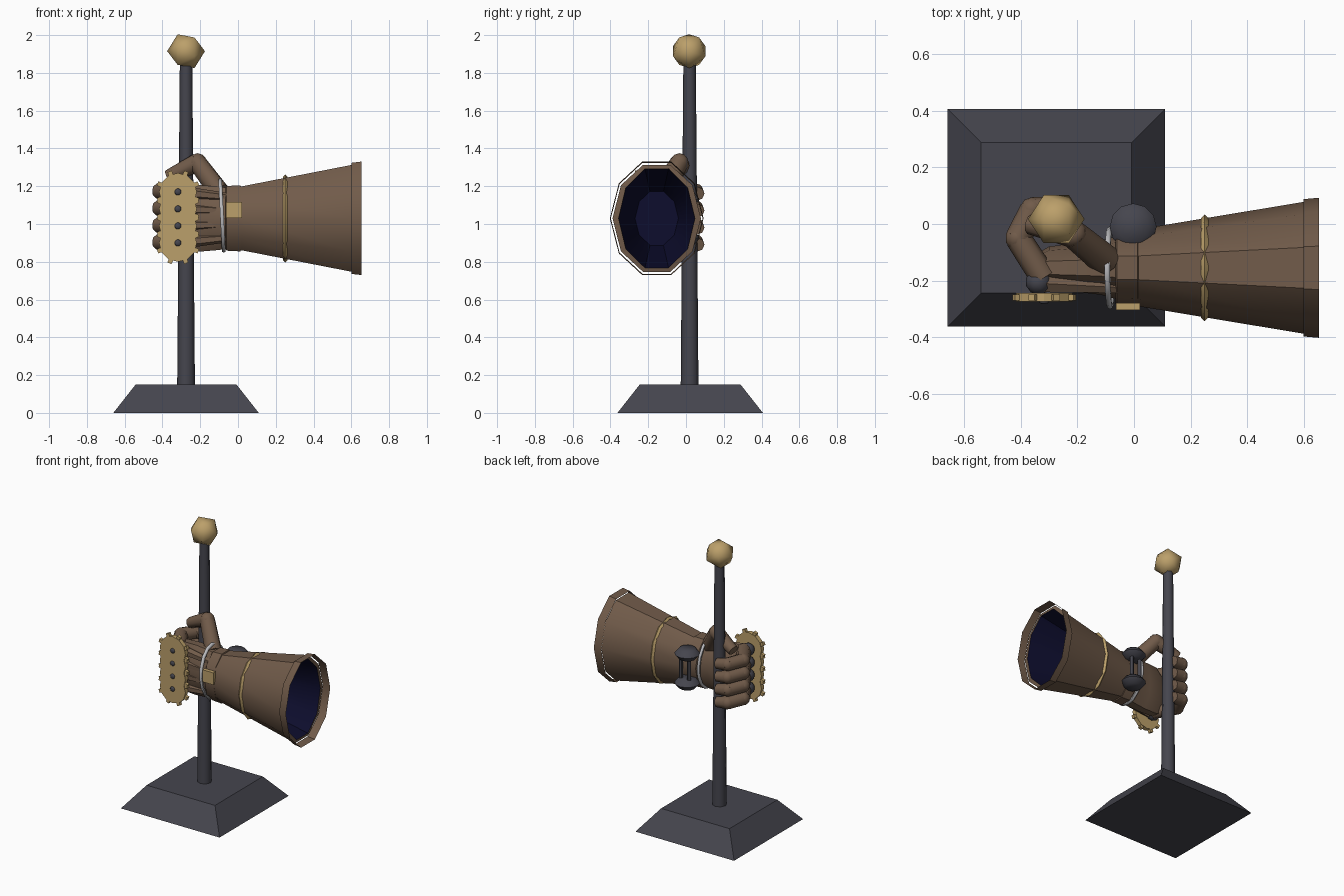
import bpy, bmesh, math
from mathutils import Vector, Matrix

if "Cube" in bpy.data.objects:
    bpy.data.objects.remove(bpy.data.objects["Cube"])

def material(name, rgb):
    m = bpy.data.materials.new(name)
    m.diffuse_color = (*rgb, 1)
    m.use_nodes = True
    m.node_tree.nodes["Principled BSDF"].inputs["Base Color"].default_value = m.diffuse_color
    return m

LEATHER = material("brown leather", (0.165, 0.105, 0.068))
IRON = material("dark iron", (0.060, 0.060, 0.076))
BRASS = material("brass", (0.50, 0.35, 0.145))
SILVER = material("silver", (0.50, 0.50, 0.52))
LINING = material("navy lining", (0.004, 0.004, 0.026))
CY, CZ = -0.155, 1.03          # forearm axis

def finish(bm, name, mat, smooth=40, recalc=True):
    if recalc:
        bmesh.ops.recalc_face_normals(bm, faces=bm.faces[:])
    me = bpy.data.meshes.new(name)
    bm.to_mesh(me)
    bm.free()
    ob = bpy.data.objects.new(name, me)
    bpy.context.collection.objects.link(ob)
    me.materials.append(mat)
    if smooth:
        bpy.ops.object.select_all(action='DESELECT')
        ob.select_set(True)
        bpy.context.view_layer.objects.active = ob
        bpy.ops.object.shade_smooth_by_angle(angle=math.radians(smooth))
    return ob

def loft(name, sections, mat, n=10, caps=(True, True), smooth=40):
    """Elliptical rings (x, ry, rz); rising x faces outward, falling x inward."""
    bm = bmesh.new()
    rings = [[bm.verts.new((x, CY + ry * math.cos(math.tau * i / n),
                            CZ + rz * math.sin(math.tau * i / n))) for i in range(n)]
             for x, ry, rz in sections]
    for a, b in zip(rings, rings[1:]):
        for i in range(n):
            j = (i + 1) % n
            bm.faces.new((a[i], a[j], b[j], b[i]))
    if caps[0]:
        bm.faces.new(rings[0][::-1])
    if caps[1]:
        bm.faces.new(rings[-1])
    return finish(bm, name, mat, smooth, recalc=all(caps))

def add_rod(bm, p, q, r1, r2, n=8):
    p, q = Vector(p), Vector(q)
    m = Matrix.Translation((p + q) / 2) @ (q - p).to_track_quat('Z', 'Y').to_matrix().to_4x4()
    bmesh.ops.create_cone(bm, cap_ends=True, segments=n, radius1=r1, radius2=r2,
                          depth=(q - p).length, matrix=m)

def add_ball(bm, p, r, sub=2, scale=(1, 1, 1), rot=Matrix.Identity(4)):
    bmesh.ops.create_icosphere(bm, subdivisions=sub, radius=r,
                               matrix=Matrix.Translation(p) @ Matrix.Diagonal((*scale, 1)) @ rot)

def add_box(bm, p, size, rot=Matrix.Identity(4)):
    bmesh.ops.create_cube(bm, size=1,
                          matrix=Matrix.Translation(p) @ rot @ Matrix.Diagonal((*size, 1)))

def ring(name, x, cz, ry, rz, tube, mat, n=12, k=5, tilt=0.0):
    bm = bmesh.new()
    v = []
    for i in range(n):
        a = math.tau * i / n
        row = []
        for j in range(k):
            b = math.tau * j / k
            d = tube * math.cos(b)
            z = (rz + d) * math.sin(a)
            row.append(bm.verts.new((x + tube * math.sin(b) + tilt * z,
                                     CY + (ry + d) * math.cos(a), cz + z)))
        v.append(row)
    for i in range(n):
        for j in range(k):
            bm.faces.new((v[i][j], v[(i + 1) % n][j], v[(i + 1) % n][(j + 1) % k], v[i][(j + 1) % k]))
    return finish(bm, name, mat, 60)

# Stand: sloped base, tapered pole, faceted finial
PX, PY = -0.275, 0.022
bm = bmesh.new()
bmesh.ops.create_cone(bm, cap_ends=True, segments=4, radius1=0.385 * math.sqrt(2),
                      radius2=0.267 * math.sqrt(2), depth=0.15,
                      matrix=Matrix.Translation((PX, PY, 0.075)) @ Matrix.Rotation(math.pi / 4, 4, 'Z'))
finish(bm, "base", IRON, 0)
bm = bmesh.new()
add_rod(bm, (PX, PY - 0.003, 0.14), (PX, PY - 0.003, 1.86), 0.047, 0.033, 8)
finish(bm, "pole", IRON, 50)
bm = bmesh.new()
add_ball(bm, (PX, PY - 0.005, 1.915), 0.1, 1, rot=Matrix.Rotation(math.pi / 2, 4, 'Y'))
finish(bm, "finial", BRASS, 60)

# Flared sleeve with open rim and dark lining
loft("sleeve", [(-0.01, 0.134, 0.175), (0.02, 0.137, 0.178), (0.605, 0.234, 0.298),
                (0.61, 0.202, 0.276)], LEATHER, caps=(True, False))
loft("sleeve_rim", [(0.6, 0.243, 0.309), (0.655, 0.248, 0.316)], LEATHER, caps=(False, False))
loft("lining", [(0.61, 0.203, 0.277), (0.3, 0.15, 0.2), (0.1, 0.115, 0.15)], LINING,
     caps=(False, True))
ring("sleeve_band", 0.25, CZ, 0.176, 0.22, 0.013, BRASS, 12, 4)

# Wrist cuff, buckle and bracelet
loft("cuff", [(-0.065, 0.128, 0.172), (-0.06, 0.134, 0.18), (0.012, 0.136, 0.184),
              (0.016, 0.13, 0.176)], LEATHER)
bm = bmesh.new()
add_box(bm, (-0.022, -0.292, 1.073), (0.085, 0.026, 0.085))
finish(bm, "buckle", BRASS, 0)
ring("bracelet", -0.085, 1.045, 0.136, 0.186, 0.011, SILVER, 16, 6, -0.05)

# Two rounded discs joined by struts on the inside of the wrist
bm = bmesh.new()
for z in (0.925, 1.13):
    for s in (-1, 1):
        bmesh.ops.create_cone(bm, cap_ends=True, segments=12, radius1=0.083 if s > 0 else 0.055,
                              radius2=0.055 if s > 0 else 0.083, depth=0.034,
                              matrix=Matrix.Translation((-0.003, -0.01, z + s * 0.017)))
for x in (-0.035, 0.03):
    add_rod(bm, (x, 0.015, 0.93), (x, 0.015, 1.13), 0.013, 0.013, 6)
finish(bm, "wrist_discs", IRON, 60)

# Palm with tendons running to the knuckles
loft("palm", [(-0.345, 0.05, 0.165), (-0.30, 0.076, 0.182), (-0.2, 0.086, 0.185),
              (-0.12, 0.095, 0.178), (-0.05, 0.115, 0.17)], LEATHER)
KNUCKLES = (1.17, 1.08, 0.99, 0.90)
bm = bmesh.new()
for z in KNUCKLES:
    add_rod(bm, (-0.05, -0.225, CZ + (z - CZ) * 0.8), (-0.33, -0.21, z), 0.022, 0.036, 6)
finish(bm, "tendons", LEATHER, 50)

def digit(name, path, radii):
    bm = bmesh.new()
    for i in range(len(path) - 1):
        add_rod(bm, path[i], path[i + 1], radii[i], radii[i + 1])
    for p, r in list(zip(path, radii))[1:-1]:
        add_ball(bm, p, r, 2)
    finish(bm, name, LEATHER, 50)

# Fingers wrapped around the pole, then the bent thumb
for i, z in enumerate(KNUCKLES):
    digit(f"finger_{i + 1}", [(-0.32, -0.19, z), (-0.41, -0.05, z + 0.005),
                              (-0.36, 0.05, z), (-0.285, 0.062, z - 0.01)],
          [0.048, 0.046, 0.045, 0.036])
digit("thumb", [(-0.10, -0.13, 1.17), (-0.215, -0.035, 1.325), (-0.37, 0.0, 1.25)],
      [0.056, 0.05, 0.036])

# Knuckle guard: four overlapping toothed discs with rivets and dark spacers
GX, GY = -0.318, -0.26
turn = Matrix.Rotation(math.pi / 2, 4, 'X')
guard, rivets, spacers = bmesh.new(), bmesh.new(), bmesh.new()
for z in KNUCKLES:
    bmesh.ops.create_cone(guard, cap_ends=True, segments=12, radius1=0.1, radius2=0.1, depth=0.03,
                          matrix=Matrix.Translation((GX, GY, z)) @ turn)
    for t in range(8):
        a = math.tau * (t + 0.5) / 8
        x, dz = 0.1 * math.cos(a), 0.1 * math.sin(a)
        if abs(x) < 0.05 and 0.85 < z + dz < 1.22:
            continue
        add_box(guard, (GX + x, GY, z + dz), (0.034, 0.022, 0.024), Matrix.Rotation(-a, 4, 'Y'))
    add_ball(rivets, (GX, GY - 0.015, z), 0.018, 2, (1, 0.5, 1))
    add_ball(spacers, (GX - 0.02, -0.205, z), 0.046, 2)
finish(guard, "knuckle_guard", BRASS, 0)
finish(rivets, "rivets", IRON, 60)
finish(spacers, "knuckle_spacers", IRON, 60)
